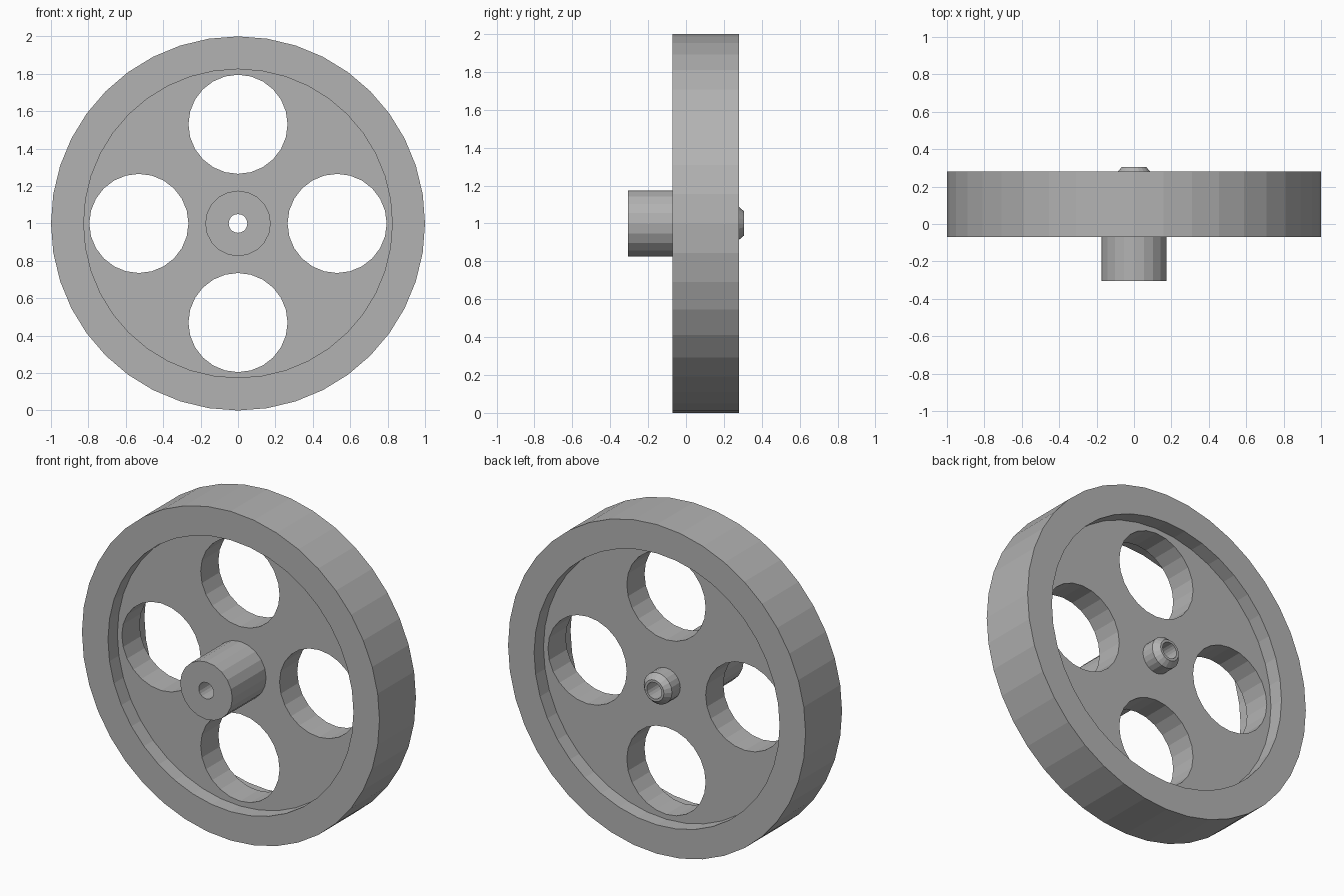
import bpy, math
from mathutils import Matrix, Vector

cube = bpy.data.objects.get("Cube")
if cube:
    bpy.data.objects.remove(cube)

grey = bpy.data.materials.new("Plain grey")
grey.use_nodes = True
COLOUR = (0.45, 0.45, 0.45, 1)
grey.diffuse_color = COLOUR
grey.node_tree.nodes["Principled BSDF"].inputs["Base Color"].default_value = COLOUR

AXLE_Z = 1.0


def lathe(name, profile, sides, x=0, z=AXLE_Z):
    """Turn a closed (radius, y) profile around the wheel's axle."""
    verts, faces, n = [], [], len(profile)
    for i in range(sides):
        a = math.tau * i / sides
        verts += [(x + r * math.sin(a), y, z + r * math.cos(a)) for r, y in profile]
    for i in range(sides):
        for j in range(n):
            k, m = (i + 1) % sides, (j + 1) % n
            faces.append((i * n + j, k * n + j, k * n + m, i * n + m))
    mesh = bpy.data.meshes.new(name)
    mesh.from_pydata(verts, [], faces)
    obj = bpy.data.objects.new(name, mesh)
    bpy.context.collection.objects.link(obj)
    mesh.materials.append(grey)
    # Consistent outward normals
    import bmesh
    bm = bmesh.new()
    bm.from_mesh(mesh)
    bmesh.ops.recalc_face_normals(bm, faces=bm.faces)
    bm.to_mesh(mesh)
    bm.free()
    return obj


def cylinder_cutter(name, radius, sides, x, z):
    bpy.ops.mesh.primitive_cylinder_add(
        vertices=sides, radius=radius, depth=1, location=(x, 0.1, z),
        rotation=(math.pi / 2, 0, 0))
    obj = bpy.context.object
    obj.name = name
    obj.hide_render = True
    obj.display_type = 'WIRE'
    return obj


RIM_FRONT, RIM_BACK = -0.07, 0.28
WEB_FRONT, WEB_BACK = 0.02, 0.19
BORE = 0.05

# Outer rim
lathe("rim", [(0.825, RIM_FRONT), (1, RIM_FRONT), (1, RIM_BACK), (0.825, RIM_BACK)], 40)

# Recessed web with four round lightening holes
web = lathe("web", [(BORE, WEB_FRONT), (0.83, WEB_FRONT), (0.83, WEB_BACK), (BORE, WEB_BACK)], 40)
cutters = []
for i in range(4):
    a = i * math.pi / 2
    cutter = cylinder_cutter("hole_cutter_%d" % (i + 1), 0.265, 24,
                             0.53 * math.sin(a), AXLE_Z + 0.53 * math.cos(a))
    cutters.append(cutter)
    cut = web.modifiers.new("hole", 'BOOLEAN')
    cut.operation = 'DIFFERENCE'
    cut.solver = 'EXACT'
    cut.object = cutter

# Bake the holes, then drop the cutters
bpy.context.view_layer.update()
baked = bpy.data.meshes.new_from_object(web.evaluated_get(bpy.context.evaluated_depsgraph_get()))
web.modifiers.clear()
web.data = baked
for cutter in cutters:
    bpy.data.objects.remove(cutter)

# Long front hub and short chamfered rear boss, both bored through
lathe("front_hub", [(BORE, -0.305), (0.175, -0.305), (0.175, WEB_FRONT), (BORE, WEB_FRONT)], 20)
lathe("rear_boss", [(BORE, WEB_BACK), (0.095, WEB_BACK), (0.095, 0.27),
                    (0.065, 0.305), (BORE, 0.305)], 20)
